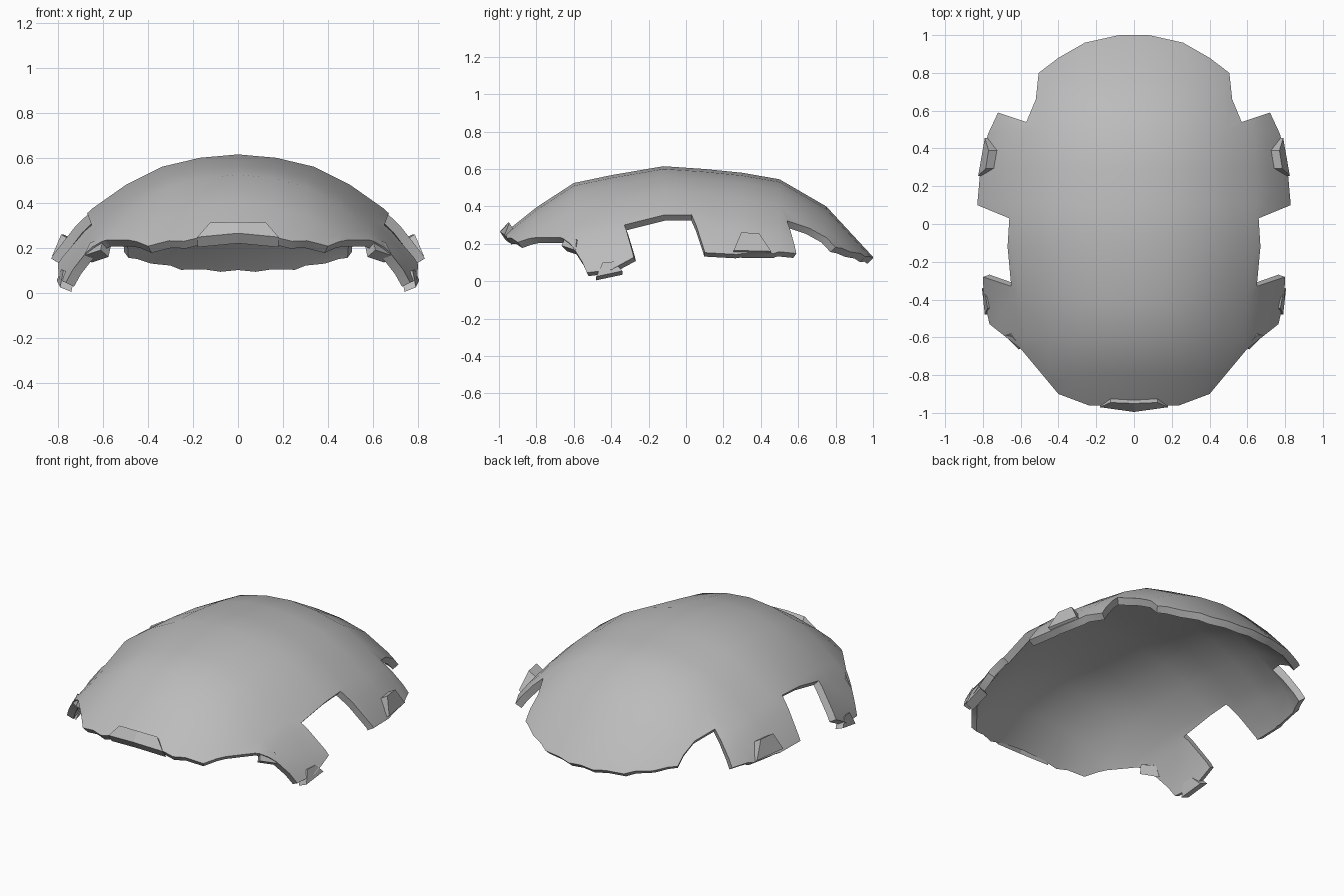
import bpy, bmesh
from mathutils import Vector

cube = bpy.data.objects.get("Cube")
if cube:
    bpy.data.objects.remove(cube, do_unlink=True)

grey = bpy.data.materials.new("plain grey")
grey.use_nodes = True
colour = (0.5, 0.5, 0.5, 1)
grey.diffuse_color = colour
grey.node_tree.nodes["Principled BSDF"].inputs["Base Color"].default_value = colour

# Shell curvature: ridge height and width scale along y, drop away from the ridge
RIDGE = [(-1, .235), (-.8, .395), (-.6, .525), (-.4, .567), (-.12, .615), (.1, .60),
         (.3, .58), (.5, .545), (.75, .40), (1, .13)]
WIDTH = [(-1, .9), (-.66, .9), (-.5, .89), (-.3, .95), (-.1, 1), (.1, 1), (.5, .97), (.8, .93), (1, .9)]
DROP = [(0, 0), (.17, .015), (.34, .055), (.5, .135), (.65, .24), (.72, .305), (.82, .43), (.92, .60)]

# Half outline seen from above, back to front
OUTLINE = [(0, 1), (.08, 1), (.26, .96), (.40, .88), (.505, .80), (.52, .66), (.57, .54),
           (.72, .59), (.775, .47), (.815, .27), (.83, .10), (.66, .03), (.65, -.33),
           (.80, -.28), (.795, -.40), (.765, -.53), (.60, -.66), (.40, -.90), (.24, -.96), (0, -.965)]


def lerp(table, t):
    for (a, va), (b, vb) in zip(table, table[1:]):
        if t <= b:
            break
    return va + (vb - va) * (t - a) / (b - a)


def finish(name, bm):
    mesh = bpy.data.meshes.new(name)
    bm.to_mesh(mesh)
    bm.free()
    mesh.materials.append(grey)
    obj = bpy.data.objects.new(name, mesh)
    bpy.context.collection.objects.link(obj)
    return obj


def build_shell():
    # Flat outline, sliced into a grid, then raised to the curved surface
    bm = bmesh.new()
    half = [(x / lerp(WIDTH, y), y) for x, y in OUTLINE]
    loop = half + [(-x, y) for x, y in reversed(half[1:-1])]
    bm.faces.new([bm.verts.new((x, y, 0)) for x, y in loop])
    cuts = [((0, y, 0), (0, 1, 0)) for y, _ in RIDGE[1:-1]]
    cuts += [((x * side, 0, 0), (1, 0, 0)) for x, _ in DROP[:-1] for side in (1, -1)]
    for point, normal in cuts:
        bmesh.ops.bisect_plane(bm, geom=bm.verts[:] + bm.edges[:] + bm.faces[:],
                               dist=1e-5, plane_co=point, plane_no=normal)
    bmesh.ops.remove_doubles(bm, verts=bm.verts, dist=1e-4)
    for v in bm.verts:
        x, y = v.co.x, v.co.y
        v.co = (x * lerp(WIDTH, y), y, lerp(RIDGE, y) - lerp(DROP, abs(x)))
    for f in bm.faces:
        f.normal_update()
        if f.normal.z < 0:
            f.normal_flip()
    shell = finish("dome_shell", bm)
    solid = shell.modifiers.new("thickness", 'SOLIDIFY')
    solid.thickness = 0.042
    solid.offset = -1
    bpy.context.view_layer.objects.active = shell
    shell.select_set(True)
    bpy.ops.object.modifier_apply(modifier=solid.name)
    bpy.ops.object.shade_smooth_by_angle(angle=0.6)
    shell.select_set(False)


def clip(name, corners, inward, side=1):
    # Trapezoid tab: outer face swept inward into the shell
    bm = bmesh.new()
    outer = [Vector((x * side, y, z)) for x, y, z in corners]
    sweep = Vector((inward[0] * side, inward[1], inward[2]))
    face = bm.faces.new([bm.verts.new(p) for p in outer])
    back = bmesh.ops.extrude_face_region(bm, geom=[face], use_keep_orig=True)
    bmesh.ops.translate(bm, vec=sweep, verts=[g for g in back["geom"] if isinstance(g, bmesh.types.BMVert)])
    bmesh.ops.recalc_face_normals(bm, faces=bm.faces)
    finish(name, bm)


build_shell()

# Front tab, bent slightly at the middle, as two mirrored halves
for label, side in (("left", 1), ("right", -1)):
    clip(label + "_front_clip",
         [(0, -.995, .265), (.18, -.97, .248), (.125, -.945, .312), (0, -.95, .315)],
         (0, .03, -.045), side)
    clip(label + "_front_corner_clip",
         [(.61, -.665, .19), (.685, -.59, .165), (.655, -.585, .225), (.60, -.645, .237)],
         (-.035, .03, -.03), side)
    clip(label + "_front_leg_clip",
         [(.805, -.34, .055), (.79, -.48, .025), (.775, -.445, .10), (.785, -.385, .105)],
         (-.05, 0, -.02), side)
    clip(label + "_rear_leg_clip",
         [(.825, .255, .165), (.79, .455, .16), (.77, .39, .258), (.785, .295, .26)],
         (-.05, 0, -.03), side)
